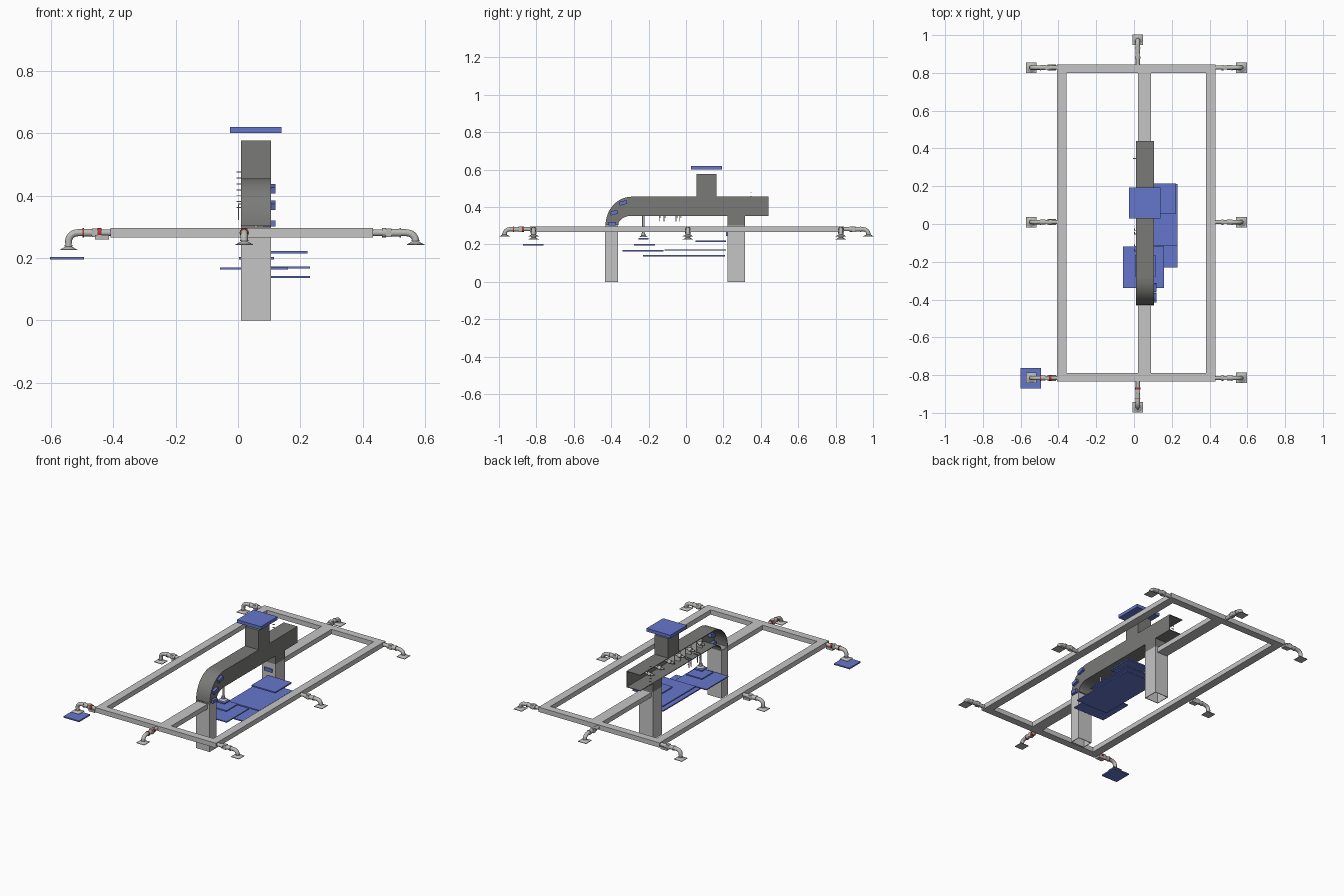
import bpy, bmesh, math
from mathutils import Vector, Matrix

if "Cube" in bpy.data.objects:
    bpy.data.objects.remove(bpy.data.objects["Cube"])


def material(name, rgb):
    m = bpy.data.materials.new(name)
    m.diffuse_color = (*rgb, 1)
    m.use_nodes = True
    m.node_tree.nodes["Principled BSDF"].inputs["Base Color"].default_value = m.diffuse_color
    return m


LIGHT = material("light grey", (0.56, 0.56, 0.56))
DARK = material("dark grey", (0.195, 0.195, 0.19))
BLUE = material("blue", (0.13, 0.18, 0.60))
STEEL = material("steel", (0.50, 0.50, 0.48))
RED = material("red", (0.45, 0.04, 0.03))


def finish(name, bm, mats, smooth=False):
    bmesh.ops.recalc_face_normals(bm, faces=bm.faces)
    me = bpy.data.meshes.new(name)
    bm.to_mesh(me)
    bm.free()
    for m in mats:
        me.materials.append(m)
    ob = bpy.data.objects.new(name, me)
    bpy.context.collection.objects.link(ob)
    if smooth:
        bpy.context.view_layer.objects.active = ob
        ob.select_set(True)
        bpy.ops.object.shade_smooth_by_angle(angle=math.radians(40))
        ob.select_set(False)
    return ob


def add_box(bm, x0, x1, y0, y1, z0, z1, idx=0):
    mat = Matrix.Translation(((x0 + x1) / 2, (y0 + y1) / 2, (z0 + z1) / 2)) @ Matrix.Diagonal((x1 - x0, y1 - y0, z1 - z0, 1))
    vs = bmesh.ops.create_cube(bm, size=1, matrix=mat)["verts"]
    for f in {f for v in vs for f in v.link_faces}:
        f.material_index = idx


def box(name, mat, *b):
    bm = bmesh.new()
    add_box(bm, *b)
    return finish(name, bm, [mat])


def pipe(name, mat, x0, x1, y0, y1, z0, z1, t=0.004):
    """Upright square duct, open at both ends."""
    bm = bmesh.new()
    add_box(bm, x0, x0 + t, y0, y1, z0, z1)
    add_box(bm, x1 - t, x1, y0, y1, z0, z1)
    add_box(bm, x0 + t, x1 - t, y0, y0 + t, z0, z1)
    add_box(bm, x0 + t, x1 - t, y1 - t, y1, z0, z1)
    return finish(name, bm, [mat])


def add_tube(bm, path, idx=0, n=14, M=Matrix()):
    """Round sweep in the xz plane; path holds (x, z, radius)."""
    rings = []
    for i, (x, z, r) in enumerate(path):
        a, b = path[max(i - 1, 0)], path[min(i + 1, len(path) - 1)]
        d = Vector((b[0] - a[0], 0, b[1] - a[1])).normalized()
        side = Vector((0, 1, 0))
        up = d.cross(side)
        rings.append([bm.verts.new(M @ (Vector((x, 0, z)) + r * (math.cos(k * math.tau / n) * side + math.sin(k * math.tau / n) * up))) for k in range(n)])
    for p, q in zip(rings, rings[1:]):
        for k in range(n):
            bm.faces.new((p[k], p[(k + 1) % n], q[(k + 1) % n], q[k])).material_index = idx
    for r in (rings[0], rings[-1]):
        bm.faces.new(r).material_index = idx


def add_cup(bm, x, z, M=Matrix()):
    """Suction cup hanging below a point."""
    add_tube(bm, [(x, z, .010), (x, z - .010, .010)], 0, M=M)
    add_tube(bm, [(x, z - .010, .013), (x, z - .014, .013)], 0, M=M)
    add_tube(bm, [(x, z - .014, .009), (x, z - .020, .020), (x, z - .023, .025)], 0, n=20, M=M)


# Flat frame
X0, X1, Y0, Y1, Z0, Z1 = -.408, .432, -.835, .845, .266, .296
for side, a in (("left", X0), ("right", X1 - .05)):
    box(side + "_frame_rail", LIGHT, a, a + .05, Y0 + .046, Y1 - .046, Z0, Z1)
for side, b in (("front", Y0), ("back", Y1 - .046)):
    box(side + "_frame_rail", LIGHT, X0, X1, b, b + .046, Z0, Z1)
box("front_centre_rail", LIGHT, .02, .09, Y0 + .046, -.432, Z0, Z1)
box("back_centre_rail", LIGHT, .02, .09, .315, Y1 - .046, Z0, Z1)

# Hollow legs and dark ducts standing on them
pipe("front_leg", LIGHT, .01, .105, -.432, -.364, 0, .30)
pipe("back_leg", LIGHT, .01, .105, .222, .315, 0, .30)
pipe("back_duct_stub", DARK, .01, .105, .222, .315, .30, .355)
pipe("tower_duct", DARK, .01, .105, .055, .162, .453, .577)
box("tower_cap", DARK, .014, .101, .059, .158, .572, .576)

# Beam channel, open on its left side and at the back end
bm = bmesh.new()
add_box(bm, .101, .105, -.289, .44, .353, .455)
add_box(bm, .01, .101, -.289, .44, .451, .455)
add_box(bm, .01, .101, -.289, .44, .353, .357)
finish("beam_channel", bm, [DARK])


# Elbow channel: curved strips and a curved side wall
def elbow_arc(ry, rz, n=12):
    return [(-.289 - ry * math.sin(i * math.pi / 2 / n), .303 + rz * math.cos(i * math.pi / 2 / n)) for i in range(n + 1)]


def add_arc_solid(bm, outer, inner, x0, x1):
    g = [[bm.verts.new((x, *p)) for p in arc] for x in (x0, x1) for arc in (outer, inner)]
    for a, b in ((0, 1), (1, 3), (3, 2), (2, 0)):
        for i in range(len(outer) - 1):
            bm.faces.new((g[a][i], g[a][i + 1], g[b][i + 1], g[b][i]))
    for i in (0, -1):
        bm.faces.new((g[0][i], g[1][i], g[3][i], g[2][i]))


bm = bmesh.new()
add_arc_solid(bm, elbow_arc(.141, .152), elbow_arc(.137, .148), .01, .101)
add_arc_solid(bm, elbow_arc(.077, .054), elbow_arc(.073, .050), .01, .101)
add_arc_solid(bm, elbow_arc(.141, .152), elbow_arc(.073, .050), .101, .105)
finish("elbow_channel", bm, [DARK], True)

# Blue blocks set through the elbow wall
for i, (y, z, tilt) in enumerate(((-.336, .422, -15), (-.386, .369, -15), (-.394, .311, 0))):
    ob = box("elbow_block", BLUE, -.02, .02, -.021, .021, -.010, .010)
    ob.location = (.1, y, z)
    ob.rotation_euler.x = math.radians(-tilt)

# Blue cells with light dividers inside the beam
for i in range(6):
    y = -.28 + i * .055
    box("beam_cell", BLUE, .085, .1, y, y + .04, .362, .446)
    box("beam_divider", LIGHT, .05, .1, y + .044, y + .049, .358, .45)

# Fittings and thin hooks on the open side
bm = bmesh.new()
for y in (-.2, -.1, .0, .1, .2, .3):
    M = Matrix.Translation((0, y, 0))
    add_tube(bm, [(.012, .40, .006), (.10, .40, .006)], n=10, M=M)
    add_tube(bm, [(.03, .40, .012), (.05, .40, .012)], n=10, M=M)
for i in range(7):
    add_box(bm, -.005, .012, .345, .35, .36 + i * .019, .363 + i * .019)
finish("beam_fittings", bm, [STEEL], True)
bm = bmesh.new()
for y in (-.145, -.12, -.055, -.035):
    add_box(bm, .0, .004, y, y + .004, .322, .375)
    add_box(bm, .0, .004, y, y + .012, .345, .349)
    add_box(bm, .0, .03, y, y + .004, .371, .375)
finish("thin_hooks", bm, [STEEL])

# Blue plates: (x0, x1, y0, y1, z0, z1)
for name, b in {
    "top_plate": (-.026, .139, .028, .193, .600, .620),
    "small_shelf": (.057, .222, .052, .215, .214, .222),
    "middle_shelf": (.012, .23, -.115, .213, .166, .173),
    "long_shelf": (.012, .23, -.23, .208, .136, .143),
    "front_shelf": (-.057, .16, -.34, -.12, .163, .169),
    "front_small_shelf": (.004, .115, -.278, -.165, .195, .203),
    "cup_plate": (.03, .085, -.255, -.20, .225, .233),
    "loose_plate": (-.602, -.493, -.872, -.763, .195, .203),
    "back_leg_tab": (.03, .085, .214, .221, .245, .266),
}.items():
    box(name, BLUE, *b)

# Cup hanging under the beam
bm = bmesh.new()
M = Matrix.Translation((0, -.228, 0))
add_cup(bm, .058, .262, M)
add_tube(bm, [(.058, .352, .006), (.058, .262, .006)], M=M)
finish("hanging_cup", bm, [STEEL], True)


# Suction arms around the frame
def arm(name, x, y, turn, reach, drop, red):
    bm = bmesh.new()
    r = reach
    add_tube(bm, [(0, 0, .011), (.030, 0, .011)])
    add_tube(bm, [(.030, 0, .015), (.042, 0, .015)], 1 if red else 0)
    add_box(bm, .042, .060, -.011, .011, -.014, .014)
    add_tube(bm, [(.060, 0, .013), (.085, 0, .013)])
    add_tube(bm, [(.085, 0, .015), (.090, 0, .015)], 1 if red else 0)
    bend = [(r - .03 + .03 * math.sin(a), -.026 + .026 * math.cos(a), .0115) for a in (i * math.pi / 16 for i in range(9))]
    add_tube(bm, [(.088, 0, .0115)] + bend + [(r, -.012 - drop, .0115)] if drop > .015 else [(.088, 0, .0115)] + bend)
    if drop > .015:
        add_box(bm, .005, .05, -.016, .016, -.022, -.008)
    add_cup(bm, r, -.008 - drop)
    add_box(bm, r - .028, r + .028, -.028, .028, -.034 - drop, -.031 - drop)
    ob = finish(name, bm, [STEEL, RED], True)
    ob.location = (x, y, .281)
    ob.rotation_euler.z = math.radians(turn)


for place, y in (("front", -.815), ("middle", .01), ("back", .828)):
    arm(place + "_right_arm", X1, y, 0, .137, .005, False)
    arm(place + "_left_arm", X0, y, 180, .135, .022, place == "front")
arm("front_arm", .02, Y0, -90, .135, .005, True)
arm("back_arm", .02, Y1, 90, .130, .005, False)
